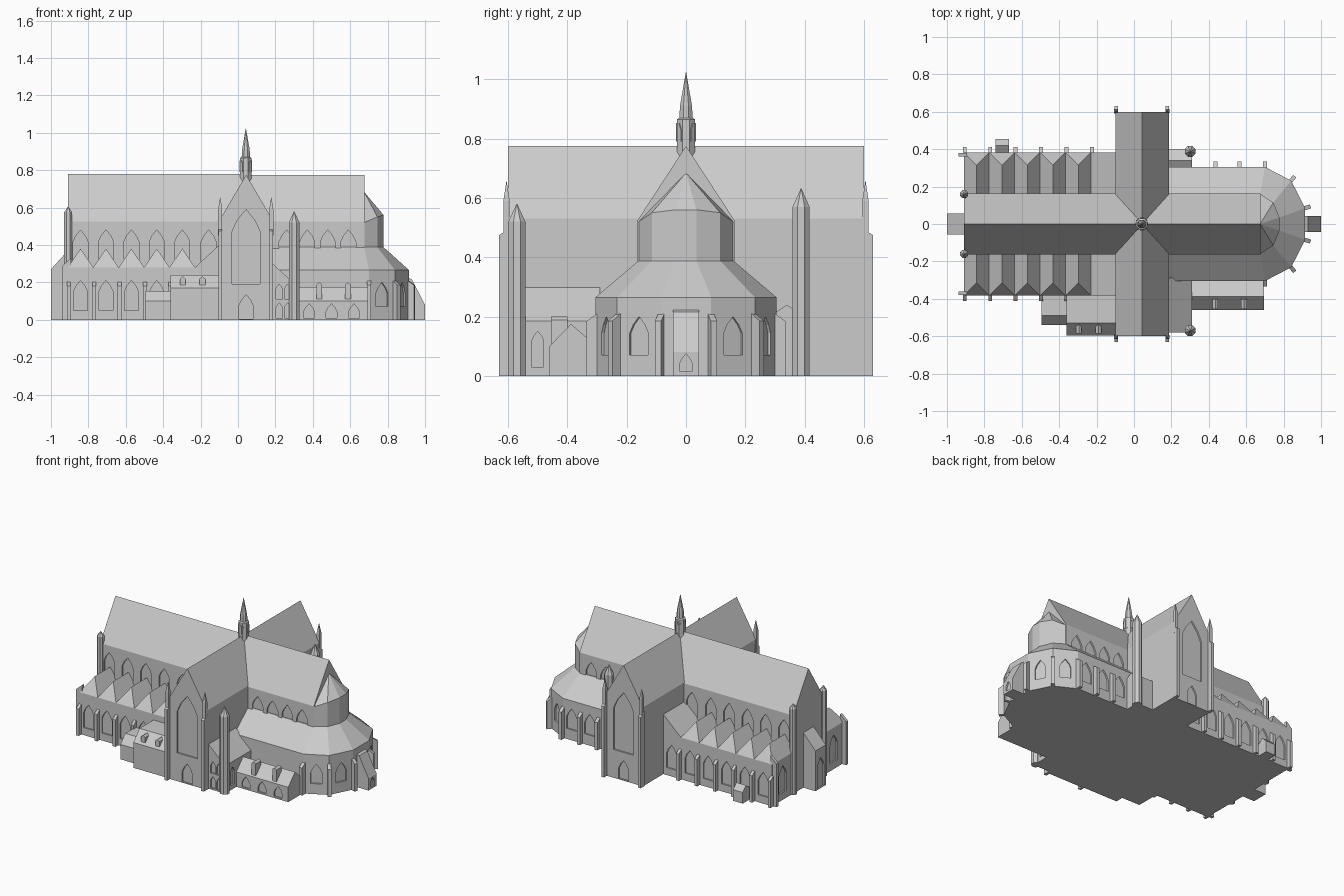
import bpy, bmesh
from math import pi, cos, sin, atan2
from mathutils import Matrix

if "Cube" in bpy.data.objects:
    bpy.data.objects.remove(bpy.data.objects["Cube"])

AX = {'x': lambda u, v, t: (t, u, v), 'y': lambda u, v, t: (u, t, v), 'z': lambda u, v, t: (u, v, t)}


def finish(name, bm):
    bmesh.ops.recalc_face_normals(bm, faces=bm.faces[:])
    me = bpy.data.meshes.new(name)
    bm.to_mesh(me)
    bm.free()
    ob = bpy.data.objects.new(name, me)
    bpy.context.collection.objects.link(ob)
    return ob


def add_loft(bm, rings):
    vs = [[bm.verts.new(p) for p in r] for r in rings]
    n = len(vs[0])
    for a, b in zip(vs, vs[1:]):
        for i in range(n):
            j = (i + 1) % n
            bm.faces.new((a[i], a[j], b[j], b[i]))
    bm.faces.new(vs[0][::-1])
    bm.faces.new(vs[-1])


def add_prism(bm, prof, axis, a, b, M=Matrix()):
    f = AX[axis]
    add_loft(bm, [[M @ Matrix.Translation(f(u, v, t)).translation for u, v in prof] for t in (a, b)])


def prism(name, prof, axis, a, b):
    bm = bmesh.new()
    add_prism(bm, prof, axis, a, b)
    return finish(name, bm)


def loft(name, rings):
    bm = bmesh.new()
    add_loft(bm, rings)
    return finish(name, bm)


def house(name, axis, a, b, lo, hi, eave, ridge, mid=None, eave2=None):
    mid = (lo + hi) / 2 if mid is None else mid
    prof = [(lo, 0), (hi, 0), (hi, eave if eave2 is None else eave2), (mid, ridge), (lo, eave)]
    return prism(name, prof, axis, a, b)


def place(x, y, ang):
    return Matrix.Translation((x, y, 0)) @ Matrix.Rotation(ang, 4, 'Z')


def buttresses(name, spots, length, w, low, top):
    """Sloped-top piers; each spot is x, y and outward angle."""
    bm = bmesh.new()
    for s in spots:
        add_prism(bm, [(-.012, 0), (length, 0), (length, low), (-.012, top)], 'y', -w / 2, w / 2, place(*s))
    return finish(name, bm)


def turret(name, x, y, rings, n=8):
    return loft(name, [[(x + r * cos(2 * pi * (i + .5) / n), y + r * sin(2 * pi * (i + .5) / n), z)
                        for i in range(n)] for r, z in rings])


def windows(ob, spots, depth=.01):
    """Cut shallow pointed niches; spot = x, y, angle, sill, width, height."""
    bm = bmesh.new()
    for x, y, ang, z, w, h in spots:
        rise = min(w * .8, h * .6)
        prof = [(-w / 2, z), (w / 2, z), (w / 2, z + h - rise), (w * .32, z + h - rise * .5), (0, z + h),
                (-w * .32, z + h - rise * .5), (-w / 2, z + h - rise)]
        add_prism(bm, prof, 'x', -depth, depth, place(x, y, ang))
    cut = finish('window_cutter', bm)
    cut.hide_render = True
    mod = ob.modifiers.new('niches', 'BOOLEAN')
    mod.operation, mod.object, mod.solver = 'DIFFERENCE', cut, 'EXACT'
    dg = bpy.context.evaluated_depsgraph_get()
    ob.data = bpy.data.meshes.new_from_object(ob.evaluated_get(dg))
    ob.modifiers.clear()
    bpy.data.objects.remove(cut)


E, N, W, S = 0, pi / 2, pi, -pi / 2
SIDES = ((-1, S, 'south'), (1, N, 'north'))
BAY = .136
bays = [-.842 + BAY * i for i in range(6)]

# Main vessel: nave, choir, transept
nave = house('nave', 'x', -.91, .04, -.163, .163, .525, .78)
windows(nave, [(x, s * .163, a, .3, .08, .18) for s, a, _ in SIDES for x in bays[:5] + [-.157]])
choir = house('choir', 'x', .04, .677, -.163, .163, .525, .775)
windows(choir, [(x, s * .163, a, .35, .08, .13) for s, a, _ in SIDES for x in (.26, .37, .48, .59)])
transept = house('transept', 'y', -.6, .6, -.1, .187, .53, .775)
windows(transept, [(.043, s * .6, a, z, w, h) for s, a, _ in SIDES
                   for z, w, h in ((.19, .15, .4), (.005, .075, .13))])

# Nave aisles with a row of hipped cross roofs
for s, ang, side in SIDES:
    aisle = prism(side + '_aisle', [(s * .15, 0), (s * .383, 0), (s * .383, .28), (s * .15, .28)], 'x', -.908, -.09)
    windows(aisle, [(x, s * .383, ang, .05, .075, .16) for x in bays]
            + [(-.908, s * .27, W, .05, .08, .18)])
    bm = bmesh.new()
    for x in bays[:5]:
        h = BAY / 2
        a, b, c, d, e, f = [bm.verts.new(p) for p in (
            (x - h, s * .383, .28), (x + h, s * .383, .28), (x + h, s * .15, .28),
            (x - h, s * .15, .28), (x, s * .315, .38), (x, s * .15, .38))]
        for q in ((a, b, e), (b, c, f, e), (d, a, e, f), (c, d, f), (a, d, c, b)):
            bm.faces.new(q)
    finish(side + '_aisle_roofs', bm)
    prism(side + '_end_bay_roof', [(-.23, .28), (-.09, .28), (-.09, .41)], 'y', s * .15, s * .383)
    buttresses(side + '_aisle_buttresses', [(-.905 + BAY * i, s * .383, ang) for i in range(6)], .028, .02, .18, .21)
    buttresses(side + '_west_corner_buttress', [(-.905, s * .37, W)], .033, .02, .29, .33)
    turret(side + '_west_turret', -.908, s * .16, [(.023, 0), (.023, .575), (.001, .605)])
    # Transept corner piers with pinnacles
    buttresses(side + '_transept_piers', [(x, s * .6, ang) for x in (-.095, .178)], .03, .02, .475, .5)
    for x in (-.095, .178):
        turret(side + '_transept_pinnacle', x, s * .605, [(.015, .45), (.015, .59), (.001, .655)], 4)

# Choir aisles and ambulatory around the apse
outer = [(.18, -.305), (.70, -.305), (.84, -.232), (.915, -.085)]
inner = [(.18, -.155), (.675, -.16), (.745, -.115), (.778, -.035)]
outer += [(x, -y) for x, y in outer[::-1]]
inner += [(x, -y) for x, y in inner[::-1]]
amb = prism('ambulatory', outer, 'z', 0, .265)
spots = []
for (x0, y0), (x1, y1) in zip(outer[1:6], outer[2:7]):
    spots.append(((x0 + x1) / 2, (y0 + y1) / 2, atan2(x0 - x1, y1 - y0), .07, .07, .13))
spots += [(x, .305, N, .07, .08, .14) for x in (.37, .5, .635)]
windows(amb, spots)
loft('ambulatory_roof', [[(x, y, .265) for x, y in outer], [(x, y, .388) for x, y in inner]])
buttresses('ambulatory_buttresses', [(x, y, atan2(y, x - .65)) for x, y in outer[2:6]]
           + [(x, .305, N) for x in (.435, .565, .70)] + [(.70, -.305, S)], .03, .022, .185, .215)

# Apse with its faceted half-cone roof
ring = inner[1:7]
eave = [.52, .55, .56, .56, .55, .52]
apse = loft('apse', [[(x, y, .37) for x, y in ring], [(x, y, z) for (x, y), z in zip(ring, eave)],
                     [(.675, y * .01, .683) for x, y in ring]])

# West porch and east chapel, both with lean-to tops
porch = prism('west_porch', [(-1, 0), (-.9, 0), (-.9, .38), (-1, .27)], 'y', -.055, .055)
windows(porch, [(-1, 0, W, .005, .07, .2)])
chapel = prism('east_chapel', [(.9, 0), (1, 0), (1, .08), (.93, .215), (.9, .23)], 'y', -.043, .043)
windows(chapel, [(1, 0, E, .015, .04, .06)])

# South-east corner block against the transept, with turret
corner = prism('south_corner_block', [(.18, 0), (.31, 0), (.31, .185), (.18, .305)], 'y', -.58, -.29)
windows(corner, [(x, -.58, S, z, .035, .08) for x in (.22, .265) for z in (.01, .11)]
        + [(.31, y, E, .03, .04, .12) for y in (-.5,)])
turret('south_turret', .30, -.57, [(.031, 0), (.031, .52), (.001, .58)])

# North-east corner block, with taller turret
house('north_corner_block', 'x', .18, .31, .28, .4, .2, .24, .34)
turret('north_turret', .30, .388, [(.031, 0), (.031, .57), (.001, .632)])

# South-east annex with dormers
annex = house('south_east_annex', 'x', .31, .695, -.46, -.30, .1, .175, -.388)
windows(annex, [(x, -.46, S, .01, .06, .075) for x in (.38, .5, .62)])

# South-west annexes
sw = house('south_west_annex', 'x', -.36, -.09, -.595, -.375, .17, .24, -.53, .24)
windows(sw, [(-.36, -.56, W, .02, .03, .1)])
house('small_west_annex', 'x', -.495, -.35, -.54, -.375, .1, .155, -.49, .155)

# Dormers on both annex roofs
bm = bmesh.new()
for x, y0, y1, lo, hi in ((.435, -.455, -.4, .11, .2), (.588, -.455, -.4, .11, .2),
                          (-.295, -.585, -.53, .185, .232), (-.19, -.585, -.53, .185, .232)):
    add_prism(bm, [(x - .015, lo), (x + .015, lo), (x + .015, hi - .012), (x, hi), (x - .015, hi - .012)],
              'y', y0, y1)
finish('dormers', bm)

# North side hut
house('north_hut', 'x', -.74, -.668, .37, .455, .075, .11, .42)

# Crossing spire with a ring of small gables
turret('crossing_spire', .042, 0, [(.033, .7), (.033, .865), (.024, .87), (.022, .91), (.001, 1.022)])
bm = bmesh.new()
for i in range(8):
    add_prism(bm, [(-.009, .79), (.009, .79), (.009, .83), (0, .852), (-.009, .83)], 'x', .028, .034,
              place(.042, 0, i * pi / 4))
finish('spire_louvres', bm)
